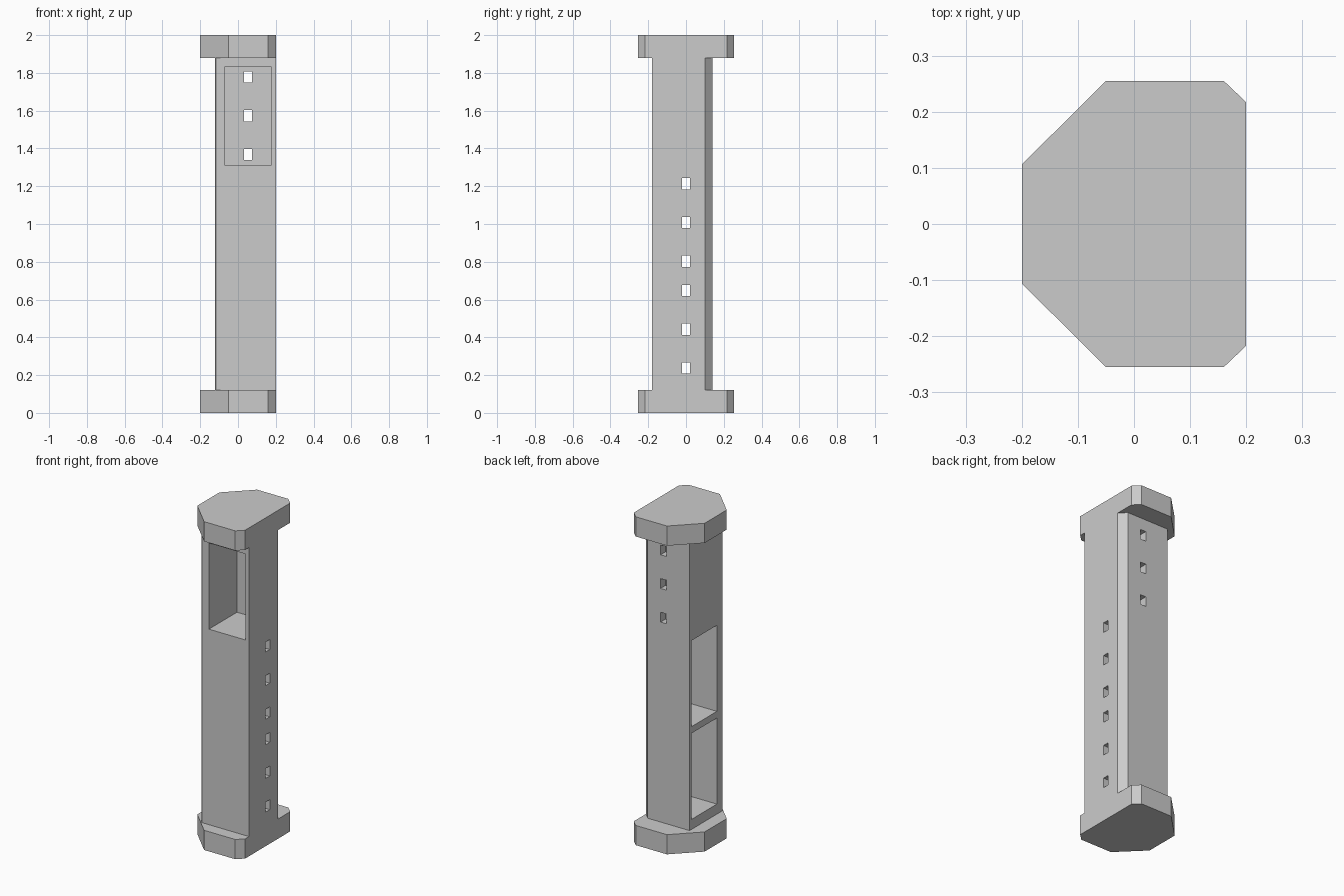
import bpy
import bmesh

cube = bpy.data.objects.get("Cube")
if cube:
    bpy.data.objects.remove(cube, do_unlink=True)

grey = bpy.data.materials.new("plain grey")
grey.use_nodes = True
grey.diffuse_color = (0.6, 0.6, 0.6, 1)
grey.node_tree.nodes["Principled BSDF"].inputs["Base Color"].default_value = (0.6, 0.6, 0.6, 1)


def add_prism(bm, outline, z0, z1):
    """Extrude a flat outline from z0 up to z1."""
    face = bm.faces.new([bm.verts.new((x, y, z0)) for x, y in outline])
    top = bmesh.ops.extrude_face_region(bm, geom=[face])["geom"]
    moved = [v for v in top if isinstance(v, bmesh.types.BMVert)]
    bmesh.ops.translate(bm, verts=moved, vec=(0, 0, z1 - z0))


def add_box(bm, x0, x1, y0, y1, z0, z1):
    add_prism(bm, [(x0, y0), (x1, y0), (x1, y1), (x0, y1)], z0, z1)


def finish(bm, name):
    bmesh.ops.recalc_face_normals(bm, faces=bm.faces)
    mesh = bpy.data.meshes.new(name)
    bm.to_mesh(mesh)
    bm.free()
    mesh.materials.append(grey)
    obj = bpy.data.objects.new(name, mesh)
    bpy.context.scene.collection.objects.link(obj)
    return obj


def cut(target, bm, name):
    cutter = finish(bm, name)
    cutter.hide_render = True
    cutter.hide_viewport = True
    cutter.display_type = 'WIRE'
    mod = target.modifiers.new(name, 'BOOLEAN')
    mod.operation = 'DIFFERENCE'
    mod.solver = 'EXACT'
    mod.object = cutter


CAP = 0.12          # end cap thickness
HEIGHT = 2.0

# End caps: chamfered plates, mirrored front to back
half = [(-0.2, 0.106), (-0.05, 0.255), (0.16, 0.255), (0.2, 0.217)]
outline = half + [(x, -y) for x, y in reversed(half)]
for name, z in (("bottom_cap", 0), ("top_cap", HEIGHT - CAP)):
    bm = bmesh.new()
    add_prism(bm, outline, z, z + CAP)
    finish(bm, name)

# Column with one bevelled rear edge
bm = bmesh.new()
add_prism(bm, [(-0.122, -0.176), (-0.117, -0.18), (0.2, -0.18), (0.2, 0.1),
               (0.16, 0.14), (-0.122, 0.14)], CAP, HEIGHT - CAP)
column = finish(bm, "column")

# Deep pockets: one opens to the front, two open to the right side
FRONT_X, POCKET, TALL = 0.053, 0.123, 0.262
front_z, side_z = 1.573, (1.008, 0.443)
bm = bmesh.new()
add_box(bm, FRONT_X - POCKET, FRONT_X + POCKET, -0.3, 0.09, front_z - TALL, front_z + TALL)
for z in side_z:
    add_box(bm, -0.3, 0.15, -POCKET, POCKET, z - TALL, z + TALL)
cut(column, bm, "pocket_cutter")

# Small slots through the wall behind each pocket, three per pocket
W, H, STEP = 0.02, 0.03, 0.205
bm = bmesh.new()
for k in (-1, 0, 1):
    z = front_z + k * STEP
    add_box(bm, FRONT_X - W, FRONT_X + W, 0.05, 0.3, z - H, z + H)
    for mid in side_z:
        z = mid + k * STEP
        add_box(bm, 0.1, 0.3, -W, W, z - H, z + H)
cut(column, bm, "slot_cutter")
